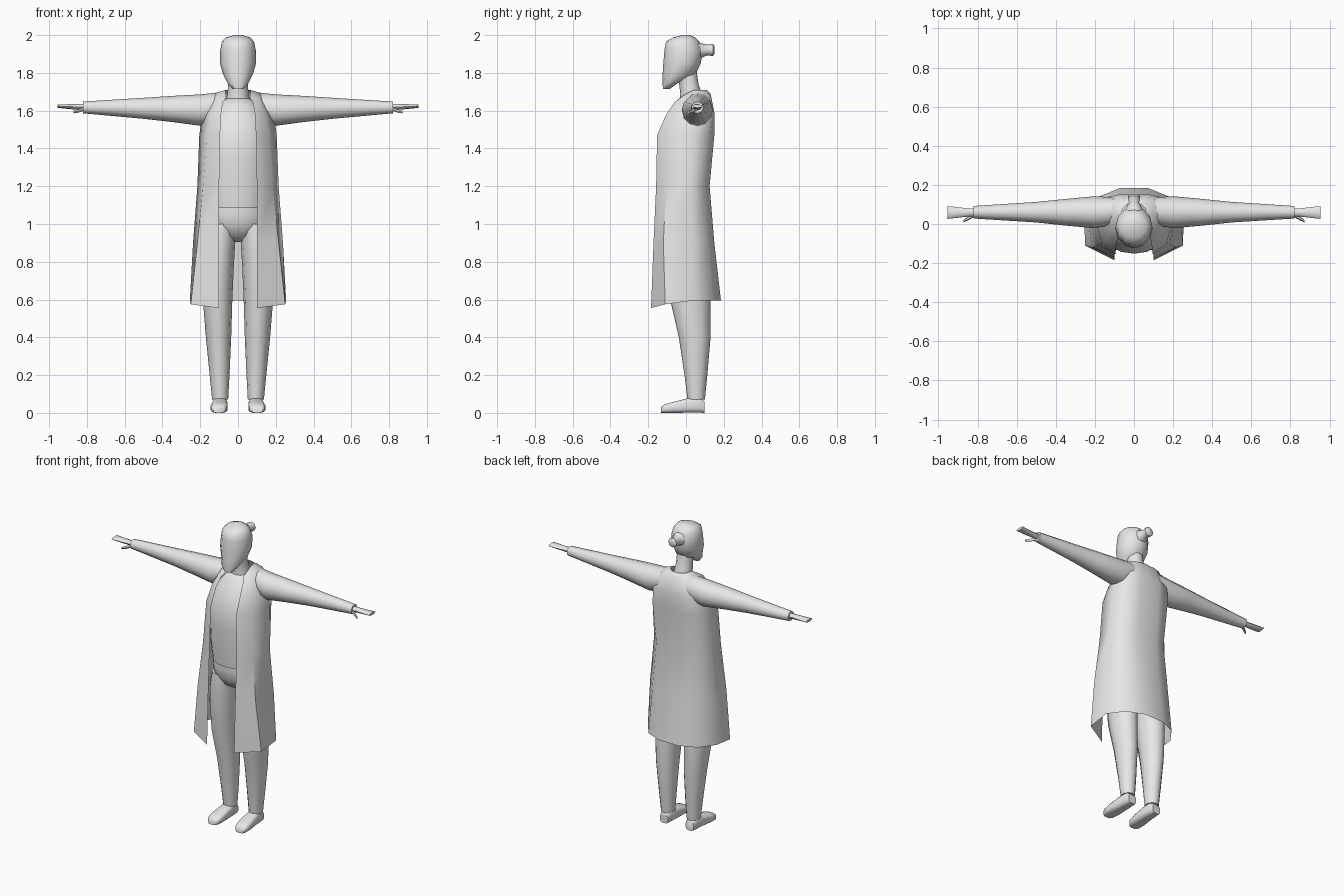
import bpy, bmesh, math

grey = bpy.data.materials.new("plain grey")
grey.diffuse_color = (0.8, 0.8, 0.8, 1)


def make(name, rings, closed=True, angle=50):
    """Skin a list of point rings into a smooth object."""
    bm = bmesh.new()
    rows = [[bm.verts.new(p) for p in r] for r in rings]
    n = len(rows[0])
    for a, b in zip(rows, rows[1:]):
        for i in range(n if closed else n - 1):
            j = (i + 1) % n
            bm.faces.new((a[i], a[j], b[j], b[i]))
    if closed:
        bm.faces.new(rows[0][::-1])
        bm.faces.new(rows[-1])
    bmesh.ops.recalc_face_normals(bm, faces=bm.faces)
    me = bpy.data.meshes.new(name)
    bm.to_mesh(me)
    bm.free()
    me.materials.append(grey)
    ob = bpy.data.objects.new(name, me)
    bpy.context.collection.objects.link(ob)
    bpy.ops.object.select_all(action='DESELECT')
    ob.select_set(True)
    bpy.context.view_layer.objects.active = ob
    bpy.ops.object.shade_smooth_by_angle(angle=math.radians(angle))
    return ob


def section(axis, t, u0, u1, v0, v1, n=12, power=1.0):
    """Rounded ring across an axis; power below 1 makes it boxier."""
    pts = []
    for i in range(n):
        a = 2 * math.pi * (i + 0.5) / n if power < 1 else 2 * math.pi * i / n
        c, s = math.cos(a), math.sin(a)
        c = math.copysign(abs(c) ** power, c)
        s = math.copysign(abs(s) ** power, s)
        u = (u0 + u1) / 2 + c * (u1 - u0) / 2
        v = (v0 + v1) / 2 + s * (v1 - v0) / 2
        pts.append({'x': (t, u, v), 'y': (u, t, v), 'z': (u, v, t)}[axis])
    return pts


def loft(name, axis, rows, n=12, power=1.0, angle=50):
    return make(name, [section(axis, *r, n=n, power=power) for r in rows], angle=angle)


def pair(name, axis, rows, **kw):
    """Make a part on the +x side and a mirrored twin."""
    n, power = kw.get("n", 12), kw.get("power", 1.0)
    rings = [section(axis, *r, n=n, power=power) for r in rows]
    make(name + "_left", rings)
    make(name + "_right", [[(-x, y, z) for x, y, z in r] for r in rings])


def centred(rows):
    """(z, half width, front y, back y) to section rows."""
    return [(z, -w, w, f, b) for z, w, f, b in rows]


# Head, hair bun and neck
loft("head", 'z', centred([
    (1.715, 0.028, -0.122, -0.085), (1.745, 0.055, -0.124, -0.045),
    (1.79, 0.078, -0.124, 0.05), (1.85, 0.096, -0.120, 0.078),
    (1.92, 0.094, -0.114, 0.09), (1.965, 0.085, -0.106, 0.07),
    (1.987, 0.066, -0.07, 0.05), (2.0, 0.02, -0.02, 0.02)]), angle=70)
loft("hair_bun", 'y', [
    (0.04, -0.06, 0.06, 1.86, 1.975), (0.085, -0.04, 0.04, 1.88, 1.955),
    (0.11, -0.026, 0.026, 1.892, 1.95), (0.143, -0.032, 0.032, 1.89, 1.953),
    (0.15, -0.024, 0.024, 1.9, 1.945)], n=8)
loft("neck", 'z', centred([
    (1.63, 0.07, -0.035, 0.10), (1.69, 0.056, -0.03, 0.085),
    (1.74, 0.052, -0.036, 0.066), (1.82, 0.05, -0.045, 0.055)]))

# Shirt
loft("shirt", 'z', centred([
    (1.085, 0.15, -0.137, 0.08), (1.2, 0.165, -0.146, 0.09),
    (1.34, 0.172, -0.152, 0.10), (1.46, 0.172, -0.152, 0.11),
    (1.57, 0.15, -0.108, 0.115), (1.63, 0.105, -0.065, 0.105),
    (1.665, 0.065, -0.035, 0.095)]), n=16)

# Trousers: hips and two legs
loft("hips", 'z', centred([
    (0.905, 0.04, -0.03, 0.07), (0.935, 0.10, -0.085, 0.10),
    (0.99, 0.155, -0.117, 0.105), (1.05, 0.16, -0.127, 0.10),
    (1.11, 0.14, -0.125, 0.07)]), n=16)
pair("trouser_leg", 'z', [
    (1.0, 0.012, 0.165, -0.105, 0.10), (0.91, 0.014, 0.18, -0.11, 0.11),
    (0.78, 0.022, 0.19, -0.10, 0.12), (0.6, 0.03, 0.186, -0.084, 0.13),
    (0.4, 0.036, 0.17, -0.038, 0.13), (0.2, 0.045, 0.15, -0.008, 0.113),
    (0.07, 0.052, 0.137, 0.008, 0.10)])

# Shoes
pair("shoe", 'y', [
    (0.098, 0.066, 0.124, 0, 0.06), (0.07, 0.058, 0.132, 0, 0.085),
    (0.01, 0.056, 0.136, 0, 0.078), (-0.07, 0.054, 0.146, 0, 0.058),
    (-0.115, 0.06, 0.144, 0, 0.045), (-0.132, 0.075, 0.13, 0, 0.03)],
    n=12, power=0.6)

# Open coat: each row is (front z, back z, half outline from front edge to spine)
coat = [
    (0.555, 0.595, [(.10, -.185), (.25, -.11), (.255, .04), (.18, .14), (.07, .185), (0, .185)]),
    (0.9, 0.9, [(.10, -.172), (.215, -.12), (.238, .04), (.165, .12), (.07, .15), (0, .15)]),
    (1.2, 1.2, [(.10, -.158), (.185, -.105), (.215, .03), (.15, .10), (.07, .125), (0, .12)]),
    (1.47, 1.47, [(.095, -.153), (.165, -.10), (.205, .04), (.16, .125), (.07, .15), (0, .145)]),
    (1.58, 1.58, [(.09, -.105), (.14, -.075), (.19, .05), (.15, .135), (.07, .152), (0, .152)]),
    (1.645, 1.69, [(.08, -.06), (.105, -.03), (.13, .06), (.10, .115), (.05, .13), (0, .13)]),
    (1.67, 1.71, [(.062, -.03), (.065, 0), (.066, .04), (.058, .08), (.03, .105), (0, .11)])]
rings = []
for zf, zb, pts in coat:
    half = [(x, y, zf + (zb - zf) * min(1, i / 2)) for i, (x, y) in enumerate(pts)]
    rings.append(half + [(-x, y, z) for x, y, z in half[-2::-1]])
make("coat", rings, closed=False, angle=50)

# Sleeves
pair("sleeve", 'x', [
    (0.09, 0.0, 0.135, 1.54, 1.698), (0.2, -0.022, 0.142, 1.52, 1.686),
    (0.35, -0.008, 0.128, 1.54, 1.678), (0.5, 0.008, 0.113, 1.557, 1.668),
    (0.82, 0.028, 0.092, 1.586, 1.648)])

# Hands and thumbs
pair("hand", 'x', [
    (0.79, 0.04, 0.08, 1.6, 1.638), (0.85, 0.038, 0.08, 1.605, 1.635),
    (0.9, 0.032, 0.086, 1.609, 1.634), (0.955, 0.026, 0.092, 1.615, 1.633)], n=8)
pair("thumb", 'x', [
    (0.815, 0.038, 0.06, 1.598, 1.618), (0.845, 0.02, 0.042, 1.588, 1.608),
    (0.872, 0.008, 0.02, 1.585, 1.6)], n=6)
